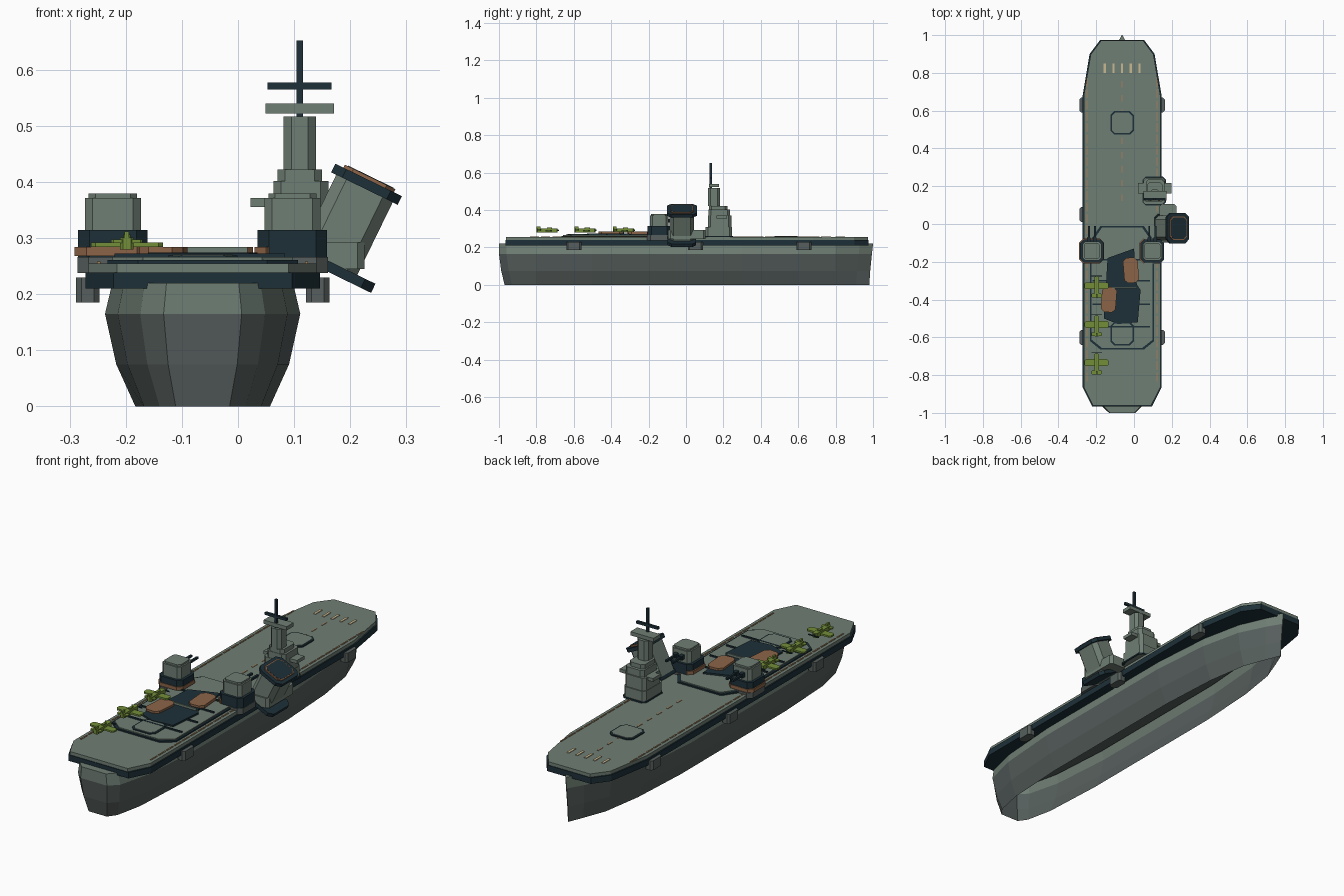
import bpy, bmesh, math
from mathutils import Matrix

if "Cube" in bpy.data.objects:
    bpy.data.objects.remove(bpy.data.objects["Cube"])

CX = -0.063  # ship centreline


def material(name, rgb):
    m = bpy.data.materials.new(name)
    lin = [((c / 255 + 0.055) / 1.055) ** 2.4 for c in rgb] + [1]
    m.use_nodes = True
    m.diffuse_color = lin
    m.node_tree.nodes["Principled BSDF"].inputs["Base Color"].default_value = lin
    return m


GREEN = material("grey green", (111, 126, 116))
SLATE = material("slate grey", (86, 95, 93))
NAVY = material("dark navy", (29, 48, 56))
BROWN = material("rust brown", (140, 100, 72))
OLIVE = material("olive", (114, 141, 57))
BEIGE = material("beige", (200, 184, 145))
TAN = material("tan", (164, 130, 90))


def finish(name, bm, *mats):
    bmesh.ops.recalc_face_normals(bm, faces=bm.faces)
    me = bpy.data.meshes.new(name)
    bm.to_mesh(me)
    bm.free()
    for mat in mats:
        me.materials.append(mat)
    ob = bpy.data.objects.new(name, me)
    bpy.context.collection.objects.link(ob)


def prism(name, plan, z0, z1, mat, matrix=None):
    """Extrude a plan outline from z0 to z1."""
    bm = bmesh.new()
    low = [bm.verts.new((x, y, z0)) for x, y in plan]
    high = [bm.verts.new((x, y, z1)) for x, y in plan]
    bm.faces.new(low)
    bm.faces.new(high)
    n = len(plan)
    for i in range(n):
        j = (i + 1) % n
        bm.faces.new((low[i], low[j], high[j], high[i]))
    if matrix:
        bm.transform(matrix)
    finish(name, bm, mat)


def plan8(x, y, hx, hy, c):
    """Rectangle outline, with corners cut by c."""
    if c == 0:
        return [(x - hx, y - hy), (x + hx, y - hy), (x + hx, y + hy), (x - hx, y + hy)]
    return [(x - hx + c, y - hy), (x + hx - c, y - hy), (x + hx, y - hy + c), (x + hx, y + hy - c),
            (x + hx - c, y + hy), (x - hx + c, y + hy), (x - hx, y + hy - c), (x - hx, y - hy + c)]


def block(name, x, y, hx, hy, z0, z1, mat, c=0, matrix=None):
    prism(name, plan8(x, y, hx, hy, c), z0, z1, mat, matrix)


def mirrored(half):
    """Close a right-hand outline across the ship centreline."""
    return [(CX + x, y) for x, y in half] + [(CX - x, y) for x, y in reversed(half)]


# Hull shell, open underneath, with a lighter upper strake
rows = [(0, 0.12, 0.03, -0.02), (0.075, 0.154, 0.012, -0.015), (0.165, 0.174, 0, -0.006), (0.22, 0.161, 0, 0)]
stations = [(-1, 0.4), (-0.96, 0.64), (-0.8, 0.87), (-0.5, 1), (0.3, 1), (0.6, 0.86), (0.8, 0.6), (0.93, 0.25), (1, 0.01)]
bm = bmesh.new()
rings = []
for y, f in stations:
    ring = []
    for side, order in ((-1, rows), (1, rows[::-1])):
        for z, w, aft, fore in order:
            shift = aft if y < -0.9 else fore if y > 0.9 else 0
            ring.append(bm.verts.new((CX + side * w * f, y + shift, z)))
    rings.append(ring)
for a, b in zip(rings, rings[1:]):
    for i in range(len(a) - 1):
        bm.faces.new((a[i], a[i + 1], b[i + 1], b[i]))
for ring in (rings[0], rings[-1]):
    for i in range(len(rows) - 1):
        bm.faces.new((ring[i], ring[i + 1], ring[-2 - i], ring[-1 - i]))
for face in bm.faces:
    face.material_index = int(face.calc_center_median().z > 0.165)
finish("hull", bm, SLATE, GREEN)
prism("hull_ceiling", mirrored([(0.158 * f, y * 0.995) for y, f in stations]), 0.204, 0.212, SLATE)

# Flight deck
deck = [(0.155, -0.965), (0.205, -0.865), (0.205, 0.68), (0.168, 0.9), (0.112, 0.975)]
prism("deck_edge", mirrored([(x + 0.004, y) for x, y in deck]), 0.21, 0.239, NAVY)
prism("flight_deck", mirrored([(x - 0.002, y * 0.997) for x, y in deck]), 0.239, 0.255, GREEN)

# Raised aft platform
pad = [(0.115, -0.665), (0.17, -0.62), (0.17, -0.09), (0.115, -0.01)]
prism("platform_rim", mirrored(pad), 0.255, 0.261, NAVY)
prism("platform_top", mirrored([(x - 0.009, y * 0.974 - 0.009) for x, y in pad]), 0.261, 0.266, GREEN)

# Lifts
for name, y, z in (("forward", 0.535, 0.255), ("aft", -0.58, 0.264)):
    block(name + "_lift_rim", CX, y, 0.062, 0.062, z, z + 0.005, NAVY, 0.02)
    block(name + "_lift", CX, y, 0.054, 0.054, z, z + 0.007, GREEN, 0.017)

# Deck markings
for i in range(5):
    block("bow_stripe", CX + (i - 2) * 0.046, 0.825, 0.006, 0.026, 0.255, 0.258, BEIGE)
for i in range(9):
    block("centre_dash", CX, 0.74 - i * 0.075, 0.003, 0.017, 0.255, 0.257, TAN)
for s in (-1, 1):
    for i in range(27):
        block("edge_dash", CX + s * 0.185, 0.75 - i * 0.06, 0.003, 0.024, 0.255, 0.258, TAN)

# Arresting wires, dark patch, barrier and rust plates
for y in (-0.19, -0.3, -0.425, -0.545):
    block("arresting_wire", CX - 0.005, y, 0.152, 0.004, 0.266, 0.272, NAVY)
patch = [(-0.14, -0.18), (0, -0.13), (0.015, -0.32), (0.035, -0.35),
         (0.02, -0.52), (-0.085, -0.53), (-0.16, -0.5), (-0.15, -0.35)]
prism("dark_patch", patch, 0.266, 0.274, NAVY)
block("barrier", -0.05, -0.337, 0.067, 0.004, 0.27, 0.284, GREEN)
for x, y, a in ((-0.016, -0.245, 0.08), (-0.133, -0.4, -0.08)):
    m = Matrix.Translation((x, y, 0)) @ Matrix.Rotation(a, 4, "Z")
    block("rust_plate", 0, 0, 0.039, 0.067, 0.27, 0.284, BROWN, 0.018, m)

# Side sponsons and gun turrets
for s, ring in ((-1, 0.066), (1, 0.022)):
    for y in (-0.6, 0.05, 0.63):
        block("side_sponson", CX + s * 0.205, y, 0.021, 0.04, 0.185, 0.23, SLATE, 0.01)
    x, y = CX + s * 0.16, -0.143
    block("turret_sponson", x, y, 0.063, 0.066, 0.238, 0.266, SLATE, 0.02)
    block("turret_ring", x - 0.068 + ring, y, ring, 0.065, 0.268, 0.284, BROWN, 0.021)
    block("turret_base", x, y, 0.062, 0.062, 0.262, 0.314, NAVY, 0.02)
    block("turret_body", x, y, 0.05, 0.05, 0.304, 0.371, GREEN, 0.014)
    block("turret_roof", x, y, 0.043, 0.043, 0.371, 0.379, GREEN, 0.012)
    for d in (-0.016, 0.016):
        block("gun_sleeve", x + d, y + 0.055, 0.009, 0.018, 0.333, 0.353, NAVY, 0.003)
        block("gun_barrel", x + d, y + 0.09, 0.005, 0.042, 0.338, 0.348, NAVY)

# Island tower, as stacked tiers
for x, y, hx, hy, z0, z1 in (
        (0.105, 0.175, 0.058, 0.072, 0.255, 0.31), (0.105, 0.18, 0.056, 0.062, 0.31, 0.37),
        (0.112, 0.178, 0.049, 0.058, 0.37, 0.402), (0.11, 0.172, 0.04, 0.05, 0.402, 0.422),
        (0.11, 0.15, 0.029, 0.032, 0.422, 0.517)):
    block("island_tier", x, y, hx, hy, z0, z1, GREEN, 0.014)
block("island_foot", 0.107, 0.175, 0.062, 0.076, 0.255, 0.262, NAVY, 0.016)
block("bridge_wing", 0.11, 0.19, 0.088, 0.028, 0.355, 0.371, GREEN)
block("funnel_casing", 0.18, 0.005, 0.045, 0.1, 0.245, 0.292, GREEN, 0.012)
block("lookout_plate", 0.11, 0.15, 0.061, 0.026, 0.522, 0.54, GREEN)
block("mast", 0.11, 0.132, 0.006, 0.006, 0.517, 0.652, NAVY)
block("mast_yard", 0.11, 0.132, 0.057, 0.006, 0.565, 0.577, NAVY)

# Leaning funnel, with a thin rust rim around its dark mouth
lean = Matrix.Translation((0.157, -0.022, 0.248)) @ Matrix.Rotation(math.radians(26), 4, "Y")
block("funnel_foot", 0.02, 0, 0.072, 0.076, -0.006, 0.012, NAVY, 0.02, lean)
block("funnel_body", 0, 0, 0.056, 0.066, 0.01, 0.16, GREEN, 0.02, lean)
block("funnel_cap", 0, 0, 0.066, 0.08, 0.156, 0.173, NAVY, 0.022, lean)
block("funnel_rim", 0, 0, 0.05, 0.062, 0.173, 0.179, BROWN, 0.017, lean)
block("funnel_mouth", 0.001, 0, 0.045, 0.057, 0.173, 0.18, NAVY, 0.016, lean)

# Parked aircraft, noses forward
for y in (-0.335, -0.54, -0.742):
    at = Matrix.Translation((-0.198, y, 0.291))
    block("fuselage", 0, 0, 0.012, 0.056, -0.011, 0.01, OLIVE, 0.005, at)
    block("canopy", 0, 0.012, 0.006, 0.014, 0.01, 0.015, OLIVE, 0.002, at)
    block("wing", 0, 0.008, 0.064, 0.018, -0.007, 0.001, OLIVE, 0.008, at)
    block("tailplane", 0, -0.044, 0.028, 0.01, 0, 0.006, OLIVE, 0.004, at)
    block("tail_fin", 0, -0.046, 0.004, 0.01, 0.006, 0.021, OLIVE, 0, at)
    block("propeller", 0, 0.06, 0.028, 0.002, -0.003, 0.002, NAVY, 0, at)
    block("nose", 0, 0.057, 0.004, 0.004, -0.004, 0.004, NAVY, 0, at)
